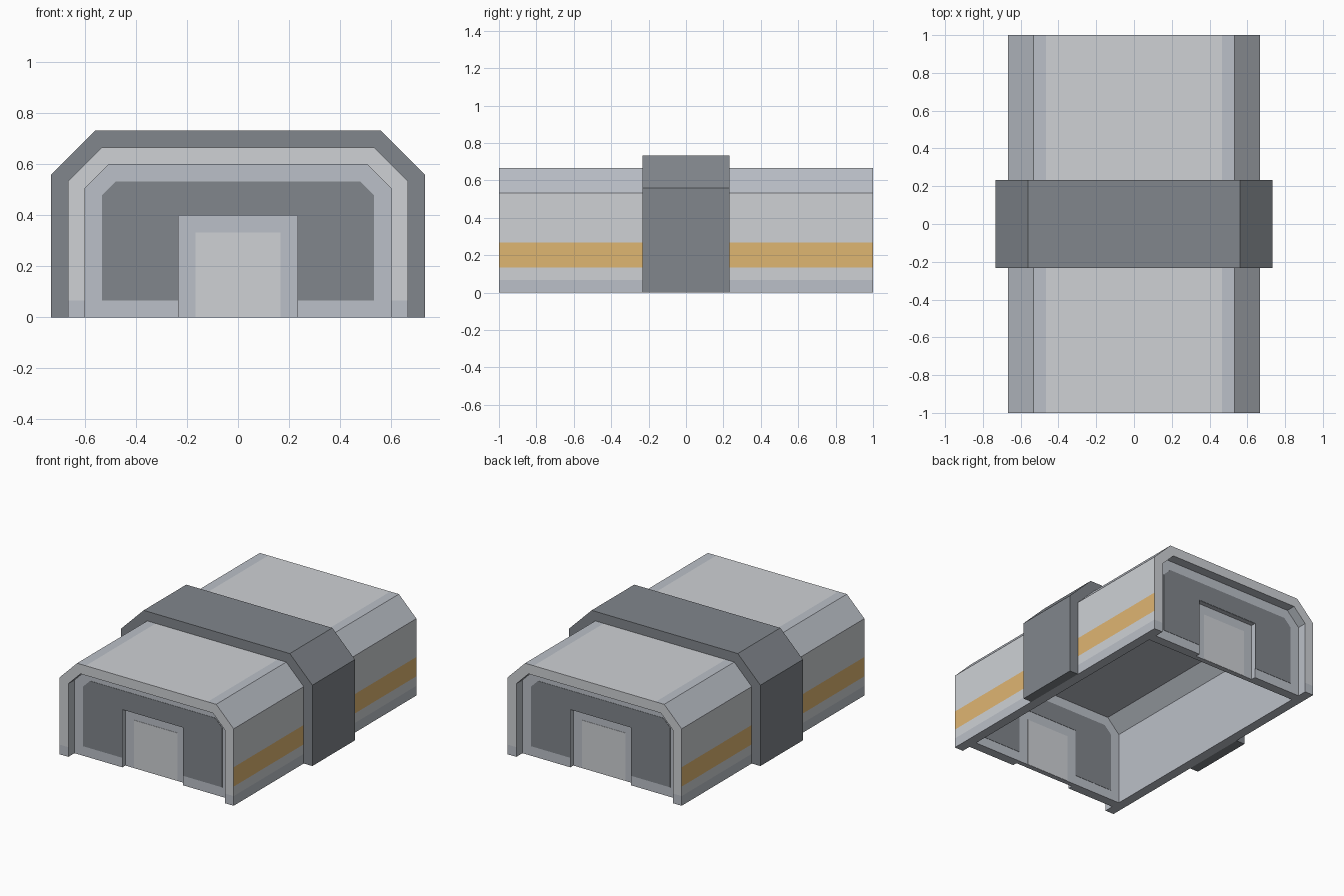
import bpy, bmesh

if "Cube" in bpy.data.objects:
    bpy.data.objects.remove(bpy.data.objects["Cube"])


def material(name, rgb):
    m = bpy.data.materials.new(name)
    m.diffuse_color = [(c / 255) ** 2.2 for c in rgb] + [1]
    m.use_nodes = True
    m.node_tree.nodes["Principled BSDF"].inputs["Base Color"].default_value = m.diffuse_color
    return m


LIGHT = material("light_grey", (205, 208, 212))
MID = material("mid_grey", (186, 191, 199))
DARK = material("dark_grey", (128, 133, 139))
AMBER = material("amber", (222, 180, 113))
MATS = [LIGHT, MID, DARK, AMBER]


def finish(name, bm):
    bmesh.ops.recalc_face_normals(bm, faces=bm.faces[:])
    me = bpy.data.meshes.new(name)
    bm.to_mesh(me)
    bm.free()
    for m in MATS:
        me.materials.append(m)
    ob = bpy.data.objects.new(name, me)
    bpy.context.collection.objects.link(ob)
    return ob


def mirrored(half):
    return half + [(-x, z) for x, z in reversed(half)]


def arch(name, outer, inner, y0, y1, skin, rim, lining):
    """Thick arch along y from paired right-half profiles, coloured per segment."""
    bm = bmesh.new()
    rows = [[bm.verts.new((x, y, z)) for x, z in mirrored(p)]
            for p, y in ((outer, y0), (outer, y1), (inner, y1), (inner, y0))]
    skin, rim = (s + s[-2::-1] for s in (skin, rim))
    for i in range(len(skin)):
        for k, mat in enumerate((skin[i], rim[i], lining, rim[i])):
            a, b = rows[k], rows[(k + 1) % 4]
            bm.faces.new((a[i], a[i + 1], b[i + 1], b[i])).material_index = MATS.index(mat)
    for i in (0, -1):
        bm.faces.new([r[i] for r in rows]).material_index = MATS.index(rim[0])
    return finish(name, bm)


def slab(name, half, y0, y1, mat):
    """Solid plate between y0 and y1 from the right half of its outline."""
    bm = bmesh.new()
    face = bm.faces.new([bm.verts.new((x, y0, z)) for x, z in mirrored(half)])
    ext = bmesh.ops.extrude_face_region(bm, geom=[face], use_keep_orig=True)["geom"]
    bmesh.ops.translate(bm, vec=(0, y1 - y0, 0),
                        verts=[v for v in ext if isinstance(v, bmesh.types.BMVert)])
    for f in bm.faces:
        f.material_index = MATS.index(mat)
    return finish(name, bm)


# Hollow tunnel shell with skirting, side stripes and roof edge trim
LEVELS = (0, 0.067, 0.133, 0.267)
arch("shell",
     [(0.667, z) for z in LEVELS] + [(0.667, 0.533), (0.533, 0.667), (0.467, 0.667)],
     [(0.6, z) for z in LEVELS] + [(0.6, 0.507), (0.507, 0.6), (0.467, 0.6)],
     -1, 1,
     [MID, LIGHT, AMBER, LIGHT, MID, MID, LIGHT],
     [MID] + [LIGHT] * 6, MID)

# Raised band around the middle
arch("middle_band",
     [(0.733, 0), (0.733, 0.56), (0.56, 0.733)],
     [(0.667, 0), (0.667, 0.533), (0.533, 0.667)],
     -0.233, 0.233, [DARK] * 3, [DARK] * 3, DARK)

# Recessed end walls, each with a set-back door; panels show on both sides
for side, s in (("front", -1), ("back", 1)):
    slab(side + "_wall",
         [(0.233, 0.4), (0.233, 0), (0.6, 0), (0.6, 0.507), (0.507, 0.6)],
         s * 0.933, s * 0.867, MID)
    slab(side + "_wall_panel",
         [(0.235, 0.402), (0.235, 0.067), (0.533, 0.067), (0.533, 0.48), (0.48, 0.533)],
         s * 0.935, s * 0.865, DARK)
    slab(side + "_door", [(0.233, 0), (0.233, 0.4)], s * 0.9, s * 0.867, MID)
    slab(side + "_door_panel", [(0.167, 0.001), (0.167, 0.333)], s * 0.902, s * 0.865, LIGHT)
